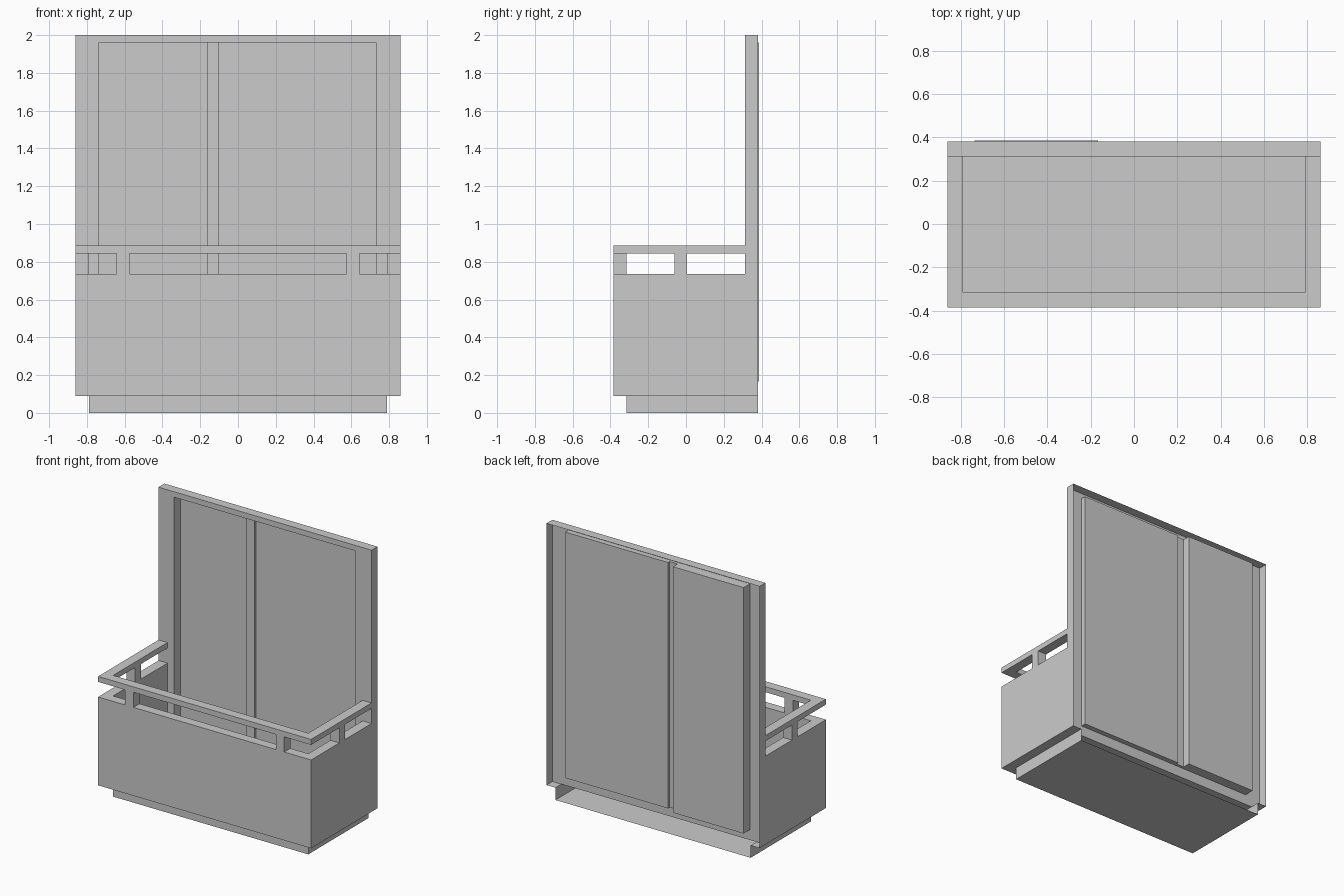
import bpy
import bmesh

if "Cube" in bpy.data.objects:
    bpy.data.objects.remove(bpy.data.objects["Cube"])

W, IN = 0.86, 0.788            # outer and inner half widths
FRONT, FRONT_IN = -0.385, -0.315
WALL, BACK = 0.312, 0.38       # wall face and open back edge
FLOOR, PARAPET, TOP = 0.09, 0.735, 2.0


def prism(name, pts, z0, z1, skip=(), bottom=True, top=True):
    """Extrude an xy outline; skip lists the outline edges left open."""
    bm = bmesh.new()
    lo = [bm.verts.new((x, y, z0)) for x, y in pts]
    hi = [bm.verts.new((x, y, z1)) for x, y in pts]
    n = len(pts)
    for i in range(n):
        if i not in skip:
            j = (i + 1) % n
            bm.faces.new((lo[i], lo[j], hi[j], hi[i]))
    if bottom:
        bm.faces.new(lo[::-1])
    if top:
        bm.faces.new(hi)
    bmesh.ops.recalc_face_normals(bm, faces=bm.faces)
    return finish(name, bm)


def finish(name, bm):
    mesh = bpy.data.meshes.new(name)
    bm.to_mesh(mesh)
    bm.free()
    obj = bpy.data.objects.new(name, mesh)
    bpy.context.collection.objects.link(obj)
    return obj


def rect(x0, x1, y0, y1):
    return [(x0, y0), (x1, y0), (x1, y1), (x0, y1)]


def sheets(name, quads):
    bm = bmesh.new()
    for q in quads:
        bm.faces.new([bm.verts.new(p) for p in q])
    bmesh.ops.remove_doubles(bm, verts=bm.verts, dist=1e-5)
    return finish(name, bm)


# Recessed base, open at the back
prism("base", rect(-IN, IN, FRONT_IN, BACK), 0, FLOOR, skip=(2,), top=False)

# U-shaped parapet and the handrail above it
u_shape = [(-W, WALL), (-W, FRONT), (W, FRONT), (W, WALL),
           (IN, WALL), (IN, FRONT_IN), (-IN, FRONT_IN), (-IN, WALL)]
prism("parapet", u_shape, FLOOR, PARAPET, skip=(3, 7))
prism("handrail", u_shape, 0.845, 0.885, skip=(3, 7))

# Balcony floor
sheets("floor", [[(x, y, FLOOR) for x, y in rect(-IN, IN, FRONT_IN, WALL)]])

# Handrail posts
for side, s in (("left", -1), ("right", 1)):
    fx = sorted((s * 0.575, s * 0.643))
    sx = sorted((s * IN, s * W))
    prism("front_post_" + side, rect(*fx, FRONT, FRONT_IN),
          PARAPET, 0.845, bottom=False, top=False)
    prism("side_post_" + side, rect(*sx, -0.06, 0.005),
          PARAPET, 0.845, bottom=False, top=False)

# House wall: hollow shell, open at the back, with a door opening
L, R, D0, D1 = -0.735, 0.73, 0.165, 1.96
prism("wall_edges", rect(-W, W, WALL, BACK), FLOOR, TOP,
      skip=(0, 2), bottom=False)


def wall_quad(x0, x1, z0, z1):
    return [(x0, WALL, z0), (x1, WALL, z0), (x1, WALL, z1), (x0, WALL, z1)]


sheets("wall_face", [wall_quad(-W, L, FLOOR, TOP), wall_quad(R, W, FLOOR, TOP),
                     wall_quad(L, R, FLOOR, D0), wall_quad(L, R, D1, TOP)])
sheets("wall_underside", [[(x, y, FLOOR) for x, y in rect(a, b, WALL, BACK)[::-1]]
                          for a, b in ((-W, -IN), (IN, W))])

# Sliding doors: deep left pane, raised mullion, shallow right pane
doors = [(L, WALL), (L, 0.386), (-0.165, 0.386), (-0.165, 0.332),
         (-0.10, 0.332), (-0.10, 0.35), (R, 0.35), (R, WALL)]
prism("sliding_doors", doors, D0, D1, skip=(7,))
